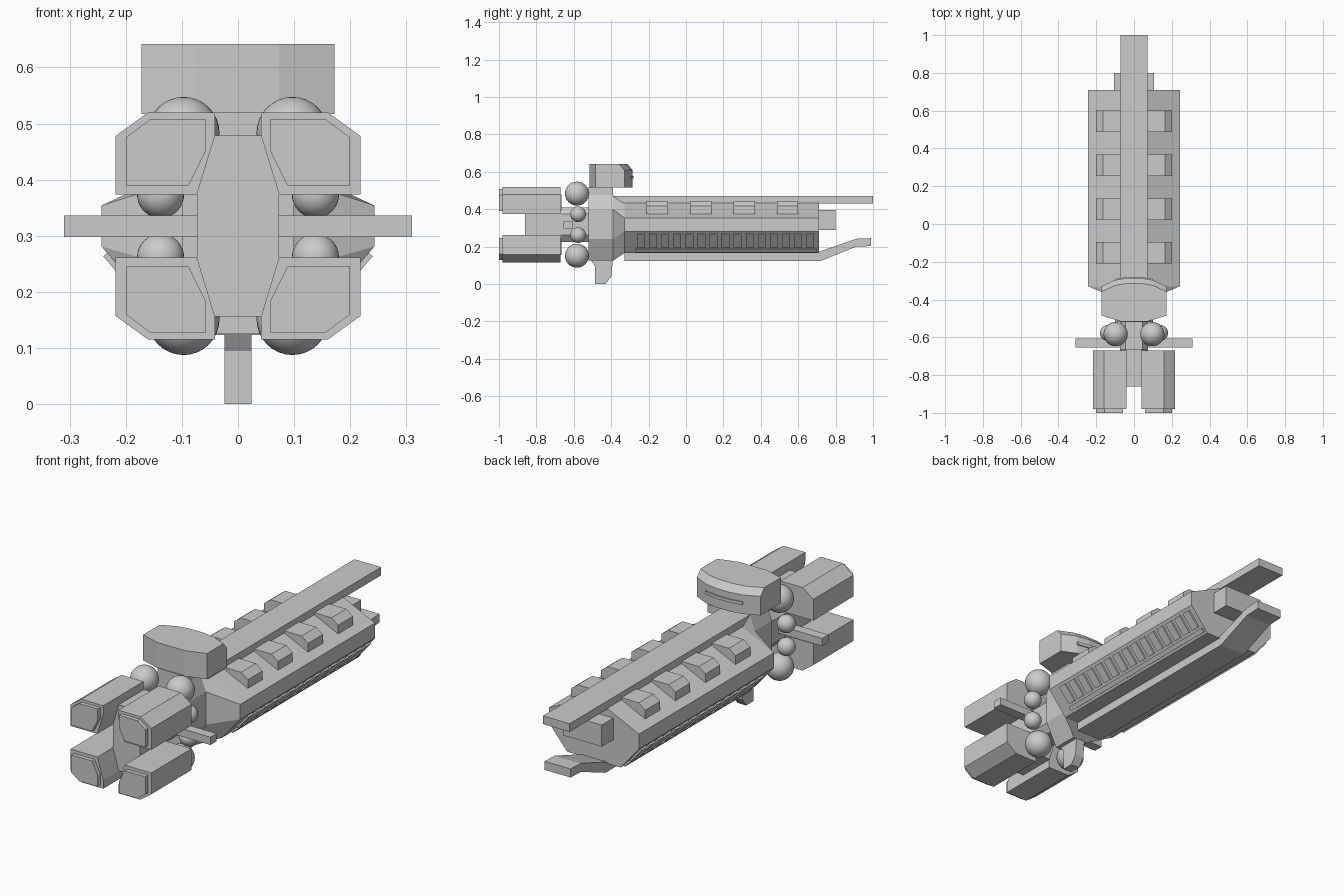
import bpy, bmesh, math
from mathutils import Vector

if "Cube" in bpy.data.objects:
    bpy.data.objects.remove(bpy.data.objects["Cube"])


def loft(name, rings):
    """Closed solid through equally sized rings of 3D points."""
    bm = bmesh.new()
    vs = [[bm.verts.new(p) for p in r] for r in rings]
    n = len(vs[0])
    for a, b in zip(vs, vs[1:]):
        for i in range(n):
            j = (i + 1) % n
            bm.faces.new((a[i], a[j], b[j], b[i]))
    bm.faces.new(vs[0])
    bm.faces.new(vs[-1])
    bmesh.ops.recalc_face_normals(bm, faces=bm.faces)
    me = bpy.data.meshes.new(name)
    bm.to_mesh(me)
    bm.free()
    ob = bpy.data.objects.new(name, me)
    bpy.context.collection.objects.link(ob)
    return ob


def ring_y(pts, y):
    return [(x, y, z) for x, z in pts]


def along_y(name, pts, y0, y1):
    return loft(name, [ring_y(pts, y0), ring_y(pts, y1)])


def along_x(name, pts, half):
    return loft(name, [[(s * half, y, z) for y, z in pts] for s in (-1, 1)])


def box(name, x0, x1, y0, y1, z0, z1):
    return along_y(name, [(x0, z0), (x1, z0), (x1, z1), (x0, z1)], y0, y1)


def sym(half):
    """Mirror a half outline across x = 0."""
    return half + [(-x, v) for x, v in reversed(half)]


MID = 0.3175  # height of the engine cluster's mirror plane

# Main hull and flared neck
hull = sym([(.07, .435), (.243, .354), (.243, .281), (.145, .165)])
neck = sym([(.07, .475), (.1, .4), (.1, .24), (.042, .125)])
along_y("main_hull", hull, -.33, .71)
loft("neck", [ring_y(neck, -.52), ring_y(neck, -.39), ring_y(hull, -.33)])
box("bridge_column", -.07, .07, -.52, -.39, .43, .52)

# Long dorsal spine, nose block and ventral keel with raised prong
box("dorsal_spine", -.072, .072, -.4, 1, .43, .47)
box("nose_block", -.105, .105, .7, .8, .29, .396)
along_x("ventral_keel", [(-.33, .123), (.72, .123), (.91, .2), (.99, .203),
                         (.99, .245), (.91, .242), (.71, .172), (-.33, .172)], .07)

# Belly fin below the neck
along_x("belly_fin", [(-.51, .2), (-.51, .13), (-.487, .095), (-.487, 0), (-.43, 0),
                      (-.4, .04), (-.392, .12), (-.37, .2)], .024)

# Bridge with faceted front, chamfered along its upper front edge
back = [(-.172, -.485), (-.073, -.515), (.073, -.515), (.172, -.485)]
front = [(.172, -.33), (.1, -.297), (.035, -.286), (-.035, -.286), (-.1, -.297), (-.172, -.33)]
low = back + front
top = back + [(x, y - .028) for x, y in front]
loft("bridge", [[(x, y, z) for x, y in r] for r, z in ((low, .517), (low, .61), (top, .642))])
arc = front[1:5]
slit = [(x, y + .006) for x, y in arc] + [(x, y - .01) for x, y in reversed(arc)]
loft("bridge_window", [[(x, y, z) for x, y in slit] for z in (.563, .578)])

# Hull turrets, both sides
turret = [(.06, .4), (.06, .444), (.165, .444), (.2, .417), (.2, .366)]
for i in range(4):
    yc = -.153 + i * .232
    for s in (-1, 1):
        along_y("turret", [(s * x, z) for x, z in turret], yc - .057, yc + .057)

# Rows of plates on the lower slanted sides, with a framing rail
a, b = Vector((.243, .281)), Vector((.145, .165))
d = (b - a).normalized()
nrm = Vector((-d.y, d.x))
if nrm.x < 0:
    nrm = -nrm


def slope_strip(name, t0, t1, h, y0, y1):
    quad = [a.lerp(b, t0), a.lerp(b, t1), a.lerp(b, t1) + nrm * h, a.lerp(b, t0) + nrm * h]
    for s in (-1, 1):
        along_y(name, [(s * p.x, p.y) for p in quad], y0, y1)


for i in range(15):
    yc = -.24 + i * .0645
    slope_strip("side_plate", .1, .7, .009, yc - .021, yc + .021)
slope_strip("side_rail", .78, .92, .009, -.27, .7)

# Engine core and narrower link to the neck
along_y("engine_core", sym([(.041, .479), (.073, .374), (.073, .261), (.041, .156)]), -.86, -.665)
link = sym([(.045, .41), (.073, .374), (.073, .261), (.045, .225)])
along_y("engine_link", link, -.67, -.5)
box("cross_fin", -.31, .31, -.655, -.607, .298, .336)

# Four engine nacelles with raised nozzle caps, and fuel spheres
nacelle = [(.041, .52), (.16, .52), (.218, .478), (.218, .374), (.073, .374), (.041, .479)]
cap = [(.057, .507), (.157, .507), (.2, .475), (.2, .39), (.088, .39), (.057, .452)]
for sx in (-1, 1):
    for sz in (-1, 1):
        def place(pts):
            return [(sx * x, MID + sz * (z - MID)) for x, z in pts]
        along_y("engine_nacelle", place(nacelle), -.98, -.67)
        along_y("engine_nozzle", place(cap), -1, -.975)
        for name, x, h, y, r in (("large_tank", .097, .166, -.583, .064),
                                 ("small_tank", .138, .056, -.577, .042)):
            bpy.ops.mesh.primitive_uv_sphere_add(segments=32, ring_count=16, radius=r,
                                                 location=(sx * x, y, MID + sz * h))
            bpy.context.object.name = name
            bpy.ops.object.shade_smooth()
